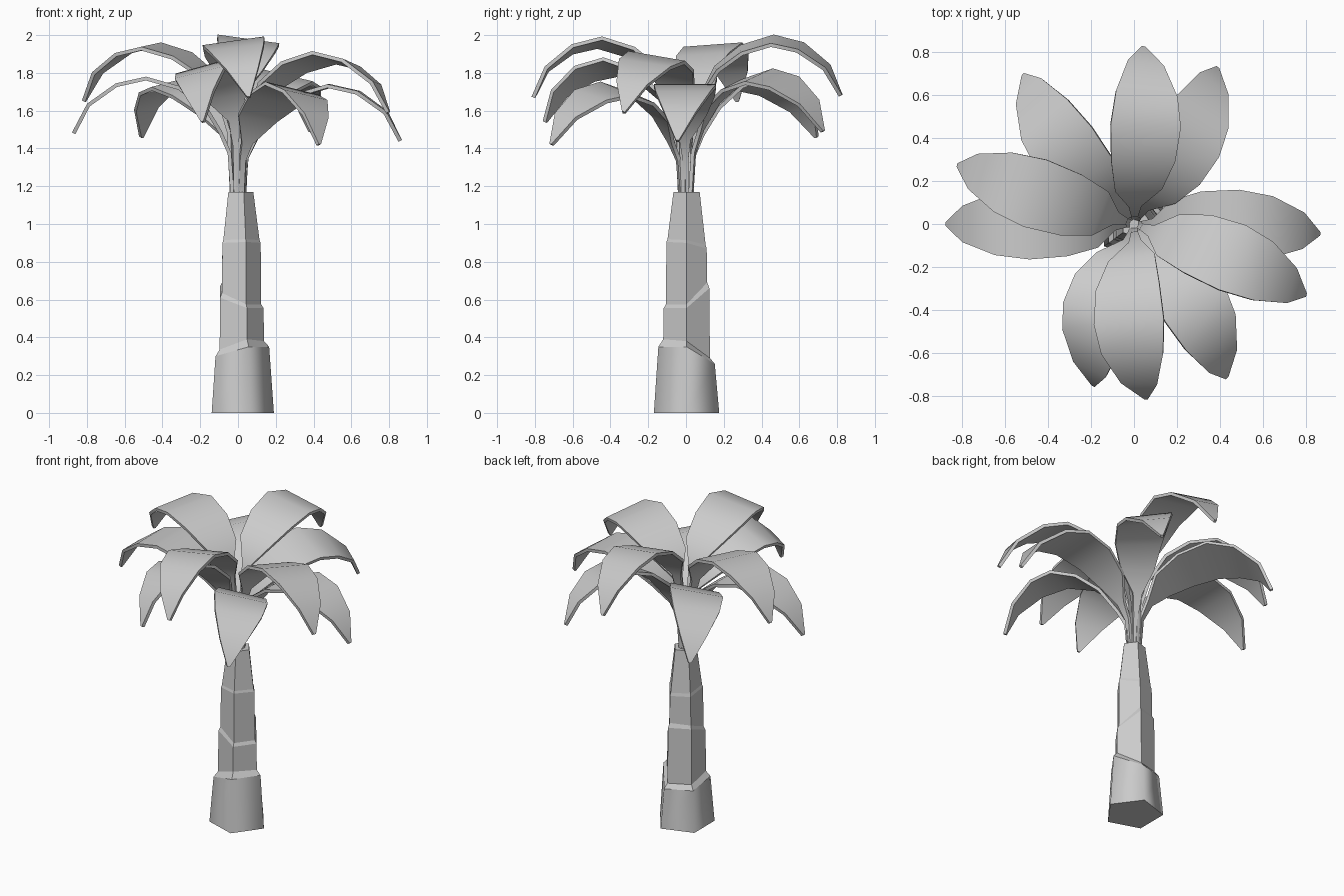
import bpy, bmesh
from math import cos, sin, pi, radians
from mathutils import Vector

if "Cube" in bpy.data.objects:
    bpy.data.objects.remove(bpy.data.objects["Cube"])


def make_object(name, bm):
    bmesh.ops.recalc_face_normals(bm, faces=bm.faces)
    me = bpy.data.meshes.new(name)
    bm.to_mesh(me)
    bm.free()
    ob = bpy.data.objects.new(name, me)
    bpy.context.collection.objects.link(ob)
    return ob


# Trunk: five-sided rings (radius, height at each corner), slanted steps between sections
TRUNK = [
    (0.182, [0, 0, 0, 0, 0]),
    (0.157, [0.35, 0.26, 0.27, 0.30, 0.35]),
    (0.130, [0.38, 0.29, 0.30, 0.335, 0.39]),
    (0.127, [0.555, 0.66, 0.67, 0.61, 0.555]),
    (0.115, [0.575, 0.69, 0.69, 0.635, 0.575]),
    (0.112, [0.90, 0.87, 0.88, 0.90, 0.905]),
    (0.106, [0.915, 0.89, 0.90, 0.915, 0.92]),
    (0.073, [1.17, 1.17, 1.17, 1.17, 1.17]),
]
bm = bmesh.new()
rings = []
for r, heights in TRUNK:
    rings.append([bm.verts.new((0.008 + r * cos(i * 2 * pi / 5),
                                0.003 + r * sin(i * 2 * pi / 5), z))
                  for i, z in enumerate(heights)])
for k, (lo, hi) in enumerate(zip(rings, rings[1:])):
    for i in range(5):
        j = (i + 1) % 5
        f = bm.faces.new((lo[i], lo[j], hi[j], hi[i]))
        f.smooth = k == 0
bm.faces.new(rings[0][::-1])
bm.faces.new(rings[-1])
for e in bm.edges:
    e.smooth = all(f.smooth for f in e.link_faces)
make_object("trunk", bm)

# Frond outline: distance along length, height below the peak, half width, sideways bow
BLADE = [
    (0.11, -0.28, 0.03, 0.0),
    (0.20, -0.15, 0.11, 0.4),
    (0.36, -0.05, 0.15, 0.9),
    (0.56, 0.0, 0.165, 1.0),
    (0.74, -0.035, 0.145, 0.9),
    (0.91, -0.14, 0.085, 0.5),
    (1.0, -0.29, 0.008, 0.0),
]


def frond(name, angle, length, peak, bank, bow):
    a = radians(angle)
    out = Vector((cos(a), sin(a), 0))
    right = Vector((sin(a), -cos(a), 0))
    up = Vector((0, 0, 1))
    # stalk from the trunk top, then the arching blade
    pts = [(0.03, 1.16, 0.015, 0), (0.045, 1.16 + (peak - 1.44) * 0.65, 0.016, 0)]
    pts += [(u * length, peak + dz, w, b * bow) for u, dz, w, b in BLADE]
    bm = bmesh.new()
    rows = []
    for k, (u, z, w, b) in enumerate(pts):
        p, q = pts[max(k - 1, 0)], pts[min(k + 1, len(pts) - 1)]
        tangent = (out * (q[0] - p[0]) + up * (q[1] - p[1])).normalized()
        normal = right.cross(tangent)
        t = radians(bank)
        side = right * cos(t) - normal * sin(t)   # positive bank: right edge low
        c = out * u + up * z + right * b
        rows.append([bm.verts.new(c + side * s * w) for s in (-1, 1)])
    for r0, r1 in zip(rows, rows[1:]):
        bm.faces.new((r0[0], r0[1], r1[1], r1[0]))
    ob = make_object(name, bm)
    mod = ob.modifiers.new("thickness", "SOLIDIFY")
    mod.thickness = 0.02
    mod.offset = 0
    bpy.ops.object.select_all(action='DESELECT')
    ob.select_set(True)
    bpy.context.view_layer.objects.active = ob
    bpy.ops.object.modifier_apply(modifier=mod.name)
    bpy.ops.object.shade_smooth_by_angle(angle=radians(40))


# Fronds: direction, length, peak height, bank, sideways bow
UPPER = [
    (87, 0.82, 1.97, 8, 0.03),
    (161.5, 0.86, 1.94, -4, -0.01),
    (-86, 0.81, 1.96, 8, 0.055),
    (-22.5, 0.86, 1.88, -9, -0.03),
]
LOWER = [
    (62, 0.82, 1.78, 12, 0.04),
    (126.5, 0.86, 1.75, -12, -0.05),
    (180, 0.87, 1.77, 0, 0.0),
    (-104, 0.77, 1.83, 15, 0.07),
    (-59, 0.83, 1.71, -12, -0.05),
    (-3, 0.86, 1.73, 0, -0.02),
]
for i, spec in enumerate(UPPER):
    frond(f"upper_frond_{i + 1}", *spec)
for i, spec in enumerate(LOWER):
    frond(f"lower_frond_{i + 1}", *spec)
